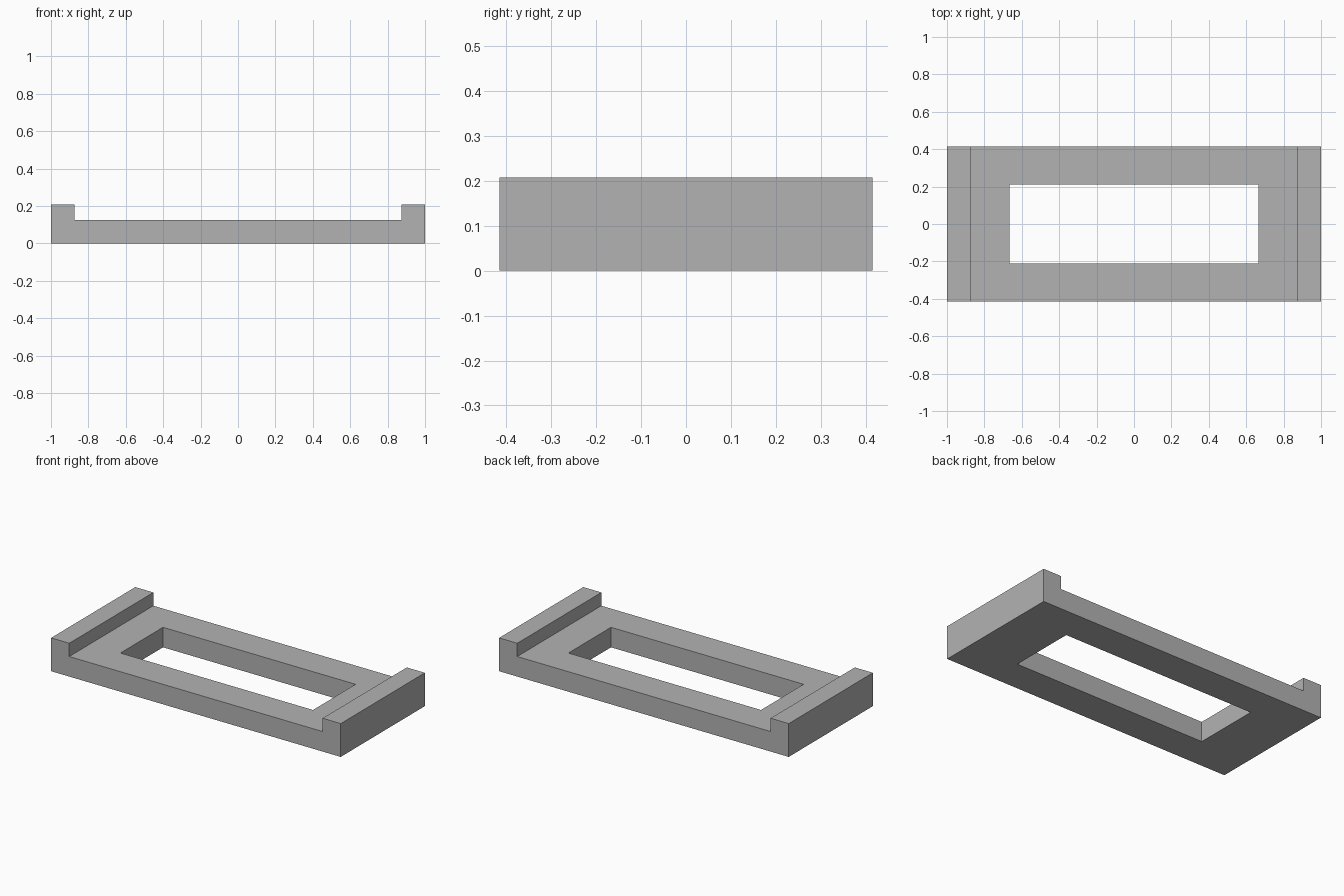
import bpy
import bmesh

cube = bpy.data.objects.get("Cube")
if cube:
    bpy.data.objects.remove(cube, do_unlink=True)

# Overall sizes
HALF_X, HALF_Y = 1.0, 0.415
DECK_Z, LIP_Z, LIP_X = 0.125, 0.208, 0.875
OPEN_X, OPEN_Y = 0.665, 0.21

grey = bpy.data.materials.new("plain grey")
grey.use_nodes = True
colour = (0.45, 0.45, 0.45, 1)
grey.diffuse_color = colour
grey.node_tree.nodes["Principled BSDF"].inputs["Base Color"].default_value = colour


def extrude_profile(name, points, half_depth):
    """Extrude an x-z outline symmetrically along y."""
    bm = bmesh.new()
    face = bm.faces.new([bm.verts.new((x, -half_depth, z)) for x, z in points])
    result = bmesh.ops.extrude_face_region(bm, geom=[face])
    moved = [v for v in result["geom"] if isinstance(v, bmesh.types.BMVert)]
    bmesh.ops.translate(bm, verts=moved, vec=(0, 2 * half_depth, 0))
    bmesh.ops.recalc_face_normals(bm, faces=bm.faces)
    mesh = bpy.data.meshes.new(name)
    bm.to_mesh(mesh)
    bm.free()
    mesh.materials.append(grey)
    obj = bpy.data.objects.new(name, mesh)
    bpy.context.collection.objects.link(obj)
    return obj


# Frame with a raised lip at each end, from a mirrored half outline
half = [(HALF_X, 0), (HALF_X, LIP_Z), (LIP_X, LIP_Z), (LIP_X, DECK_Z)]
outline = half + [(-x, z) for x, z in reversed(half)]
frame = extrude_profile("lipped_frame", outline, HALF_Y)

# Rectangular opening through the deck
opening = extrude_profile(
    "opening_cutter",
    [(-OPEN_X, -1), (OPEN_X, -1), (OPEN_X, 1), (-OPEN_X, 1)], OPEN_Y)
cut = frame.modifiers.new("opening", "BOOLEAN")
cut.operation = "DIFFERENCE"
cut.solver = "EXACT"
cut.object = opening

# Apply the cut and remove the cutter
bpy.context.view_layer.objects.active = frame
frame.select_set(True)
bpy.ops.object.modifier_apply(modifier=cut.name)
bpy.data.objects.remove(opening, do_unlink=True)
